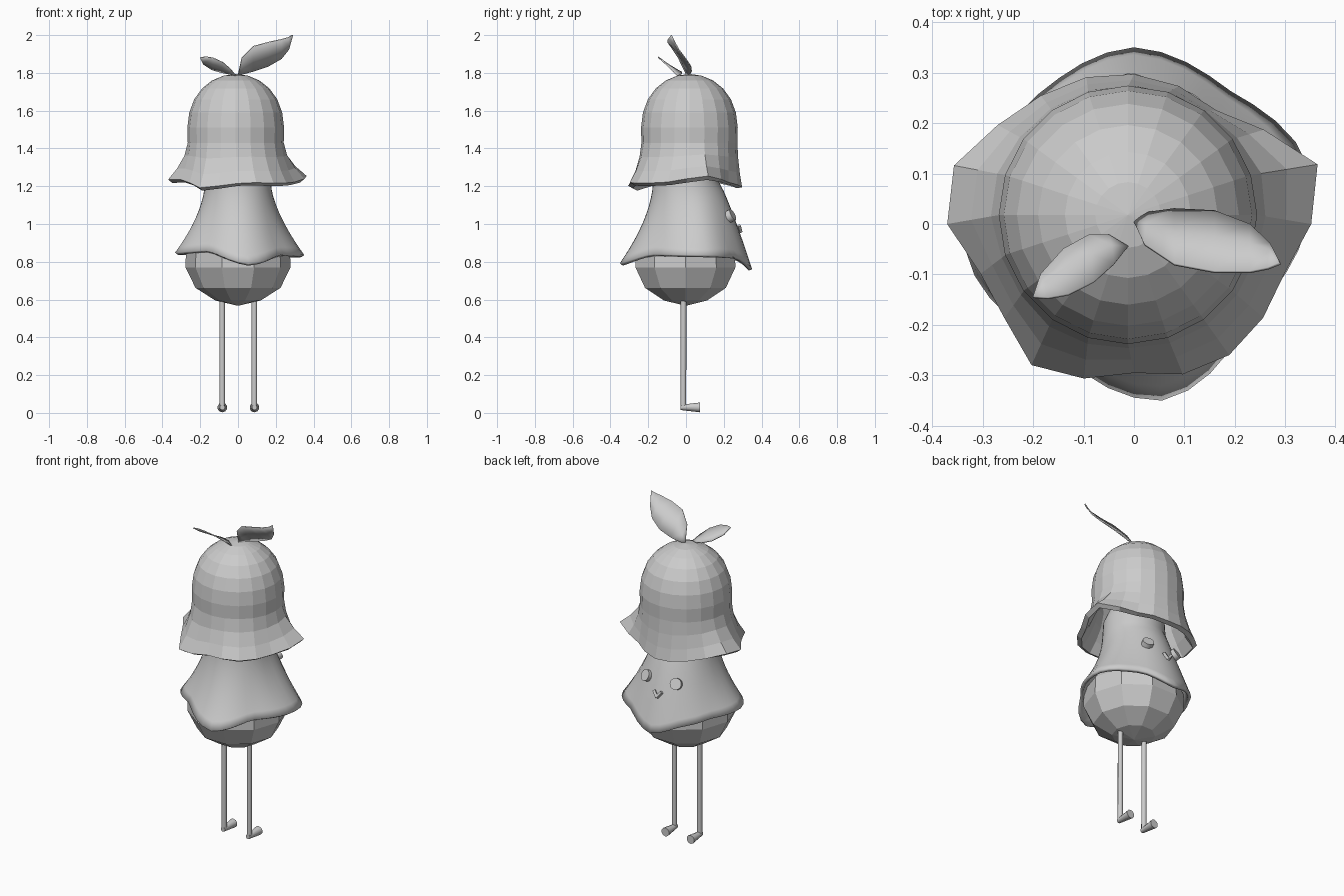
import bpy, bmesh, math
from mathutils import Vector

if "Cube" in bpy.data.objects:
    bpy.data.objects.remove(bpy.data.objects["Cube"])

def finish(name, bm, smooth=None, thick=0, offset=-1):
    bmesh.ops.recalc_face_normals(bm, faces=bm.faces)
    me = bpy.data.meshes.new(name)
    bm.to_mesh(me)
    bm.free()
    ob = bpy.data.objects.new(name, me)
    bpy.context.collection.objects.link(ob)
    if thick:
        m = ob.modifiers.new("thickness", 'SOLIDIFY')
        m.thickness, m.offset = thick, offset
    if smooth:
        bpy.ops.object.select_all(action='DESELECT')
        ob.select_set(True)
        bpy.context.view_layer.objects.active = ob
        bpy.ops.object.shade_smooth_by_angle(angle=math.radians(smooth))
    return ob

def loft(bm, rings, top=None, bottom=None):
    """Closed rings joined by quads, with optional pole points."""
    vs = [[bm.verts.new(p) for p in r] for r in rings]
    n = len(rings[0])
    for a, b in zip(vs, vs[1:]):
        for i in range(n):
            bm.faces.new((a[i], a[(i + 1) % n], b[(i + 1) % n], b[i]))
    for pole, ring in ((top, vs[0]), (bottom, vs[-1])):
        if pole is not None:
            p = bm.verts.new(pole)
            for i in range(n):
                bm.faces.new((p, ring[i], ring[(i + 1) % n]))

def circle(r, z, n, cx=0, cy=0, start=0):
    return [Vector((cx + r * math.cos(a), cy + r * math.sin(a), z))
            for a in (math.radians(start + 360 * i / n) for i in range(n))]

def hem_points(keys, angles, soft):
    """Interpolate (angle, radius, z) keys around the hem."""
    keys = sorted(keys)
    keys = [(keys[-1][0] - 360, *keys[-1][1:])] + keys + [(keys[0][0] + 360, *keys[0][1:])]
    out = []
    for d in angles:
        for a, b in zip(keys, keys[1:]):
            if a[0] <= d < b[0]:
                t = (d - a[0]) / (b[0] - a[0])
                if soft:
                    t = 0.5 * t + 0.5 * (0.5 - 0.5 * math.cos(math.pi * t))
                r, z = a[1] + (b[1] - a[1]) * t, a[2] + (b[2] - a[2]) * t
                out.append(Vector((r * math.cos(math.radians(d)), r * math.sin(math.radians(d)), z)))
                break
    return out

def flare(base, hem, s, power):
    ring = []
    for i, (p, h) in enumerate(zip(base, hem)):
        w = s ** power(2 * math.pi * i / len(base))
        ring.append(Vector((p.x + (h.x - p.x) * w, p.y + (h.y - p.y) * w, p.z + (h.z - p.z) * s)))
    return ring

# Faceted round body
bm = bmesh.new()
body = [(.2, .97), (.275, .87), (.278, .77), (.225, .662), (.12, .595)]
loft(bm, [circle(r, z, 10, 0, -.003, 0) for r, z in body], (0, 0, 1.03), (0, 0, .567))
finish("body", bm)

# Petal cape with four points, fuller on the face side
n = 40
hem = hem_points([(20, .365, .835), (55, .325, .825), (90, .35, .76), (125, .32, .82), (152, .31, .845),
                  (190, .338, .848), (235, .29, .86), (280, .355, .79), (322, .295, .84)],
                 [360 * i / n for i in range(n)], True)
base = circle(.175, 1.22, n)
rings = [circle(.08, 1.4, n), circle(.14, 1.37, n), circle(.17, 1.3, n), base]
rings += [flare(base, hem, k / 10, lambda a: 1.7 - .85 * max(0, math.sin(a))) for k in range(1, 11)]
bm = bmesh.new()
loft(bm, rings, (0, 0, 1.41))
finish("petal_cape", bm, 30, .02)

# Bell-flower hat with five points
n = 20
hem = hem_points([(17, .386, 1.255), (48, .275, 1.225), (96, .3, 1.19), (138, .32, 1.22), (162, .375, 1.25),
                  (180, .37, 1.235), (205, .3, 1.235), (235, .347, 1.19), (270, .295, 1.215),
                  (290, .315, 1.22), (309, .322, 1.215), (340, .31, 1.22)],
                 [360 * i / n for i in range(n)], False)
dome = [(.065, 1.785), (.125, 1.76), (.178, 1.718), (.22, 1.66), (.246, 1.59), (.256, 1.51), (.254, 1.43)]
rings = [circle(r, z, n, -.012, .018) for r, z in dome]
base = rings[-1]
rings += [flare(base, hem, s, lambda a: 1.7) for s in (.35, .7, 1)]
bm = bmesh.new()
loft(bm, rings, (-.012, .018, 1.795))
finish("flower_hat", bm, None, .03)

# Curved leaves: base, paired edge points, tip
def leaf(name, root, pairs, tip):
    bm = bmesh.new()
    rows = []
    for a, b in pairs:
        a, b = Vector(a), Vector(b)
        mid = (a + b) / 2 + Vector((0, .008, -.008))
        rows.append([bm.verts.new(p) for p in (a, mid, b)])
    for p, q in zip(rows, rows[1:]):
        for i in range(2):
            bm.faces.new((p[i], p[i + 1], q[i + 1], q[i]))
    for pt, row in ((root, rows[0]), (tip, rows[-1])):
        v = bm.verts.new(pt)
        for i in range(2):
            bm.faces.new((v, row[i], row[i + 1]))
    finish(name, bm, 40, .006, 0)

leaf("large_leaf", (0, .005, 1.785), [
    ((.02, -.04, 1.88), (.03, .022, 1.795)), ((.08, -.08, 1.94), (.08, .029, 1.808)),
    ((.16, -.095, 1.962), (.16, .025, 1.835)), ((.23, -.095, 1.977), (.23, -.002, 1.875)),
    ((.265, -.088, 1.987), (.27, -.04, 1.925))], (.29, -.078, 2.0))
leaf("small_leaf", (-.012, -.045, 1.785), [
    ((-.04, -.08, 1.82), (-.05, -.022, 1.795)), ((-.08, -.115, 1.855), (-.09, -.022, 1.803)),
    ((-.13, -.14, 1.878), (-.14, -.05, 1.818)), ((-.17, -.147, 1.885), (-.185, -.1, 1.848))],
    (-.2, -.145, 1.88))

# Rods: tapered cylinders between two points
def rod(name, p, q, r1, r2, segs, smooth=40):
    p, q = Vector(p), Vector(q)
    bpy.ops.mesh.primitive_cone_add(vertices=segs, radius1=r1, radius2=r2, depth=(q - p).length,
                                    location=(p + q) / 2)
    ob = bpy.context.object
    ob.name = name
    ob.rotation_euler = (q - p).to_track_quat('Z', 'Y').to_euler()
    if smooth:
        bpy.ops.object.shade_smooth_by_angle(angle=math.radians(smooth))

for side, x in (("left", -.083), ("right", .087)):
    s = 1 if x > 0 else -1
    rod(side + "_leg", (x, -.014, .03), (x, -.013, .64), .015, .015, 10)
    rod(side + "_foot", (x, -.028, .029), (x, .075, .029), .014, .026, 10)
    # Face: round eye discs and a small V beak
    out = Vector((s * .3, .82, .42)).normalized()
    c = Vector((s * .1, .24, 1.045))
    rod(side + "_eye", c - out * .02, c + out * .01, .033, .033, 20)
    rod(side + "_beak_half", (-.006, .289, .958), (-.006 + s * .026, .28, .992), .011, .011, 4, None)
